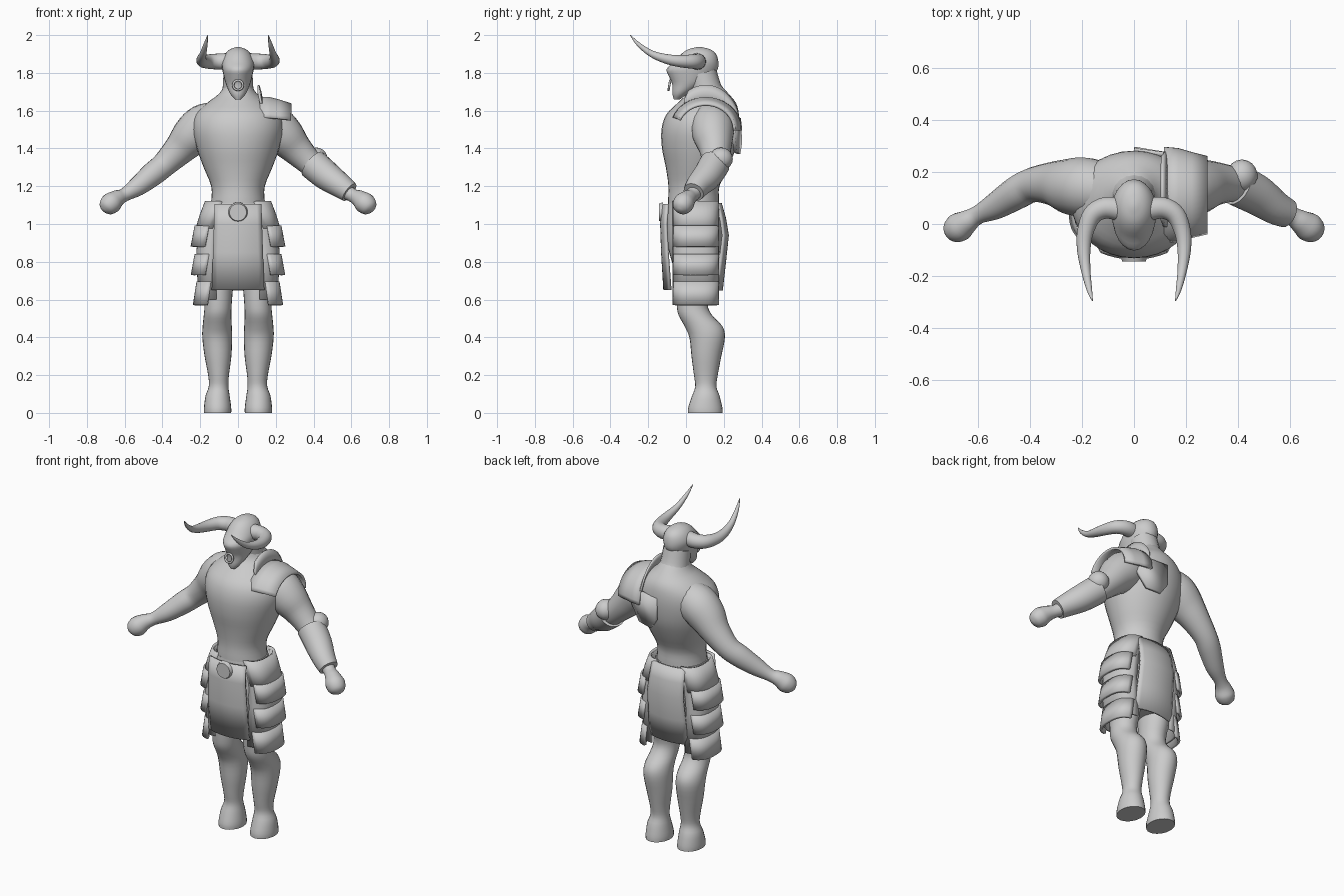
import bpy, bmesh, math
from mathutils import Vector

if "Cube" in bpy.data.objects:
    bpy.data.objects.remove(bpy.data.objects["Cube"])

mat = bpy.data.materials.new("plain_grey")
mat.diffuse_color = (0.6, 0.6, 0.6, 1)
mat.use_nodes = True
mat.node_tree.nodes["Principled BSDF"].inputs["Base Color"].default_value = mat.diffuse_color


def finish(bm, name, solid=0.0, angle=40):
    bmesh.ops.recalc_face_normals(bm, faces=bm.faces)
    me = bpy.data.meshes.new(name)
    bm.to_mesh(me)
    bm.free()
    me.materials.append(mat)
    ob = bpy.data.objects.new(name, me)
    bpy.context.collection.objects.link(ob)
    if solid:
        m = ob.modifiers.new("thickness", "SOLIDIFY")
        m.thickness, m.offset = solid, 0
    bpy.ops.object.select_all(action="DESELECT")
    ob.select_set(True)
    bpy.context.view_layer.objects.active = ob
    bpy.ops.object.shade_smooth_by_angle(angle=math.radians(angle))
    return ob


def smooth_rows(rows, sub):
    """Catmull-Rom interpolation through rows of numbers."""
    out = []
    for i in range(len(rows) - 1):
        a, b, c, d = (rows[max(i - 1, 0)], rows[i], rows[i + 1],
                      rows[min(i + 2, len(rows) - 1)])
        for k in range(sub):
            t = k / sub
            out.append([0.5 * (2 * q + (r - p) * t + (2 * p - 5 * q + 4 * r - s) * t * t
                               + (3 * q - p - 3 * r + s) * t ** 3)
                        for p, q, r, s in zip(a, b, c, d)])
    return out + [list(rows[-1])]


def skin(name, rings, closed=True, solid=0.0):
    """Join rows of points into a surface; closed rows become capped tubes."""
    bm = bmesh.new()
    vs = [[bm.verts.new(p) for p in r] for r in rings]
    n = len(vs[0])
    for a, b in zip(vs, vs[1:]):
        for i in range(n if closed else n - 1):
            j = (i + 1) % n
            bm.faces.new((a[i], a[j], b[j], b[i]))
    if closed:
        bm.faces.new(vs[0])
        bm.faces.new(vs[-1])
    return finish(bm, name, solid)


def loft(name, rows, side=1, sub=3, n=24):
    """Horizontal ellipses given as (z, cx, cy, rx, ry)."""
    rings = []
    for z, cx, cy, rx, ry in smooth_rows(rows, sub):
        rings.append([(side * (cx + rx * math.cos(2 * math.pi * i / n)),
                       cy + ry * math.sin(2 * math.pi * i / n), z) for i in range(n)])
    return skin(name, rings)


def tube(name, rows, side=1, sub=4, n=18):
    """Round tube along points given as (x, y, z, radius)."""
    rows = smooth_rows(rows, sub)
    pts = [Vector((side * r[0], r[1], r[2])) for r in rows]
    ref, rings = Vector((0, 0, 1)), []
    for i, p in enumerate(pts):
        t = (pts[min(i + 1, len(pts) - 1)] - pts[max(i - 1, 0)]).normalized()
        u = (ref - t * ref.dot(t)).normalized()
        v, ref, r = t.cross(u), u, rows[i][3]
        rings.append([p + r * (u * math.cos(2 * math.pi * k / n)
                               + v * math.sin(2 * math.pi * k / n)) for k in range(n)])
    return skin(name, rings)


# Torso and pelvis
loft("torso", [(1.04, 0, .04, .155, .135), (1.12, 0, .04, .142, .135), (1.20, 0, .042, .142, .135),
               (1.30, 0, .058, .182, .165), (1.40, 0, .068, .218, .195), (1.50, 0, .075, .24, .205),
               (1.58, 0, .088, .225, .192), (1.64, 0, .11, .165, .155), (1.69, 0, .115, .10, .11),
               (1.74, 0, .10, .07, .08)], n=32)
loft("pelvis", [(1.11, 0, .04, .15, .135), (1.0, 0, .045, .185, .15), (.9, 0, .045, .198, .145),
                (.8, 0, .045, .185, .12), (.7, 0, .045, .17, .09)], n=32)

# Head: tapering to the muzzle, with neck and nose ring
loft("head", [(1.66, 0, -.048, .016, .016), (1.69, 0, -.03, .042, .042), (1.74, 0, .012, .064, .085),
              (1.78, 0, .025, .075, .115), (1.82, 0, .033, .083, .135), (1.86, 0, .055, .085, .116),
              (1.90, 0, .067, .068, .092), (1.925, 0, .07, .042, .058), (1.937, 0, .07, .008, .01)])
tube("neck", [(0, .14, 1.62, .11), (0, .11, 1.70, .085), (0, .085, 1.80, .078)])
bpy.ops.mesh.primitive_torus_add(major_radius=.026, minor_radius=.006, major_segments=20,
                                 minor_segments=8, location=(0, -.088, 1.735),
                                 rotation=(math.radians(80), 0, 0))
ring = bpy.context.object
ring.name = "nose_ring"
ring.data.materials.append(mat)
bpy.ops.object.shade_smooth_by_angle(angle=math.radians(60))

for s, tag in ((-1, "right"), (1, "left")):
    # Horns
    tube(tag + "_horn", [(.05, .055, 1.86, .045), (.11, .062, 1.86, .042), (.16, .035, 1.86, .038),
                         (.187, -.03, 1.862, .032), (.193, -.10, 1.873, .026),
                         (.185, -.18, 1.90, .018), (.172, -.25, 1.95, .011),
                         (.16, -.295, 2.0, .002)], s)
    # Arms with hands
    tube(tag + "_arm", [(.10, .13, 1.55, .10), (.18, .14, 1.52, .115), (.245, .145, 1.465, .108),
                        (.31, .155, 1.395, .085), (.39, .15, 1.315, .067), (.45, .12, 1.265, .064),
                        (.53, .07, 1.20, .052), (.60, .035, 1.155, .036), (.64, .01, 1.135, .045),
                        (.672, -.012, 1.11, .056), (.70, -.028, 1.083, .043),
                        (.712, -.035, 1.07, .012)], s)
    # Legs with hooves
    loft(tag + "_leg", [(0, .108, .102, .072, .092), (.03, .108, .102, .072, .09),
                        (.09, .108, .105, .064, .073), (.14, .103, .105, .052, .056),
                        (.2, .103, .105, .055, .063), (.3, .106, .108, .071, .079),
                        (.4, .11, .112, .079, .094), (.46, .11, .092, .077, .10),
                        (.52, .108, .048, .073, .088), (.58, .105, .033, .072, .083),
                        (.7, .104, .045, .08, .10), (.95, .10, .05, .09, .11)], s)

    # Hip armour: cloth lining, waist guard and three overlapping bands
    def hip(name, rows, limit, thick):
        rings = []
        for z, w in rows:
            r = []
            for i in range(17):
                a = math.radians(limit * (i / 8 - 1))
                c, q = math.cos(a), math.sin(a)
                r.append((s * (w - .115 + .115 * c ** .6),
                          .052 + .117 * math.copysign(abs(q) ** .8, q), z))
            rings.append(r)
        skin(tag + name, rings, False, thick)

    hip("_hip_lining", [(1.11, .165), (1.0, .20), (.85, .215), (.60, .205)], 86, .012)
    hip("_waist_guard", [(1.12, .168), (1.05, .195), (.975, .218)], 84, .014)
    hip("_upper_band", [(.99, .222), (.88, .243)], 78, .016)
    hip("_middle_band", [(.84, .222), (.73, .242)], 78, .016)
    hip("_lower_band", [(.695, .212), (.57, .231)], 78, .016)


# Front and back cloth flaps
def flap(name, rows, bend):
    skin(name, [[(w * k / 5, y + bend * (w * k / 5) ** 2, z) for k in range(-5, 6)]
                for z, w, y in rows], False, .014)


flap("front_apron", [(1.105, .122, -.12), (1.0, .125, -.13), (.85, .13, -.125), (.65, .137, -.113)], 1.6)
flap("back_flap", [(1.11, .11, .182), (1.03, .115, .205), (.94, .12, .22), (.8, .125, .205),
                   (.65, .13, .188)], -1.6)

# Round belt buckle
bm = bmesh.new()
bmesh.ops.create_cone(bm, cap_ends=True, segments=28, radius1=.053, radius2=.045, depth=.022)
buckle = finish(bm, "belt_buckle")
buckle.location = (0, -.133, 1.062)
buckle.rotation_euler = (math.radians(90), 0, 0)


# Shoulder guard with a raised collar
def arch(x, ry, rz, lo=22, hi=182, cy=.105, cz=1.50):
    pts = []
    for i in range(21):
        a = math.radians(lo + (hi - lo) * i / 20)
        pts.append((x, cy - ry * math.cos(a), cz + rz * math.sin(a)))
    return pts


skin("shoulder_guard", [arch(.115, .185, .165), (arch(.17, .18, .165)), arch(.22, .165, .152),
                        arch(.28, .15, .132)], False, .014)
skin("shoulder_collar", [arch(.128, .175, .15, 50, 165), arch(.118, .18, .20, 50, 165),
                         arch(.108, .185, .235, 60, 150)], False, .012)

# Bracer and elbow pad on the left arm
tube("left_bracer", [(.395, .152, 1.318, .082), (.47, .113, 1.255, .078), (.54, .065, 1.205, .066),
                     (.59, .04, 1.168, .056)])
bm = bmesh.new()
bmesh.ops.create_uvsphere(bm, u_segments=18, v_segments=10, radius=.06)
elbow = finish(bm, "elbow_pad")
elbow.location = (.415, .185, 1.345)
elbow.scale = (1, 1.05, 1)

# Angular plate on the left shoulder blade
bm = bmesh.new()
outline = [(.0, .283, 1.56), (.16, .262, 1.57), (.19, .250, 1.47), (.13, .262, 1.38),
           (.04, .279, 1.37), (.0, .288, 1.43)]
bm.faces.new([bm.verts.new(p) for p in outline])
finish(bm, "back_plate", .018, 30)
